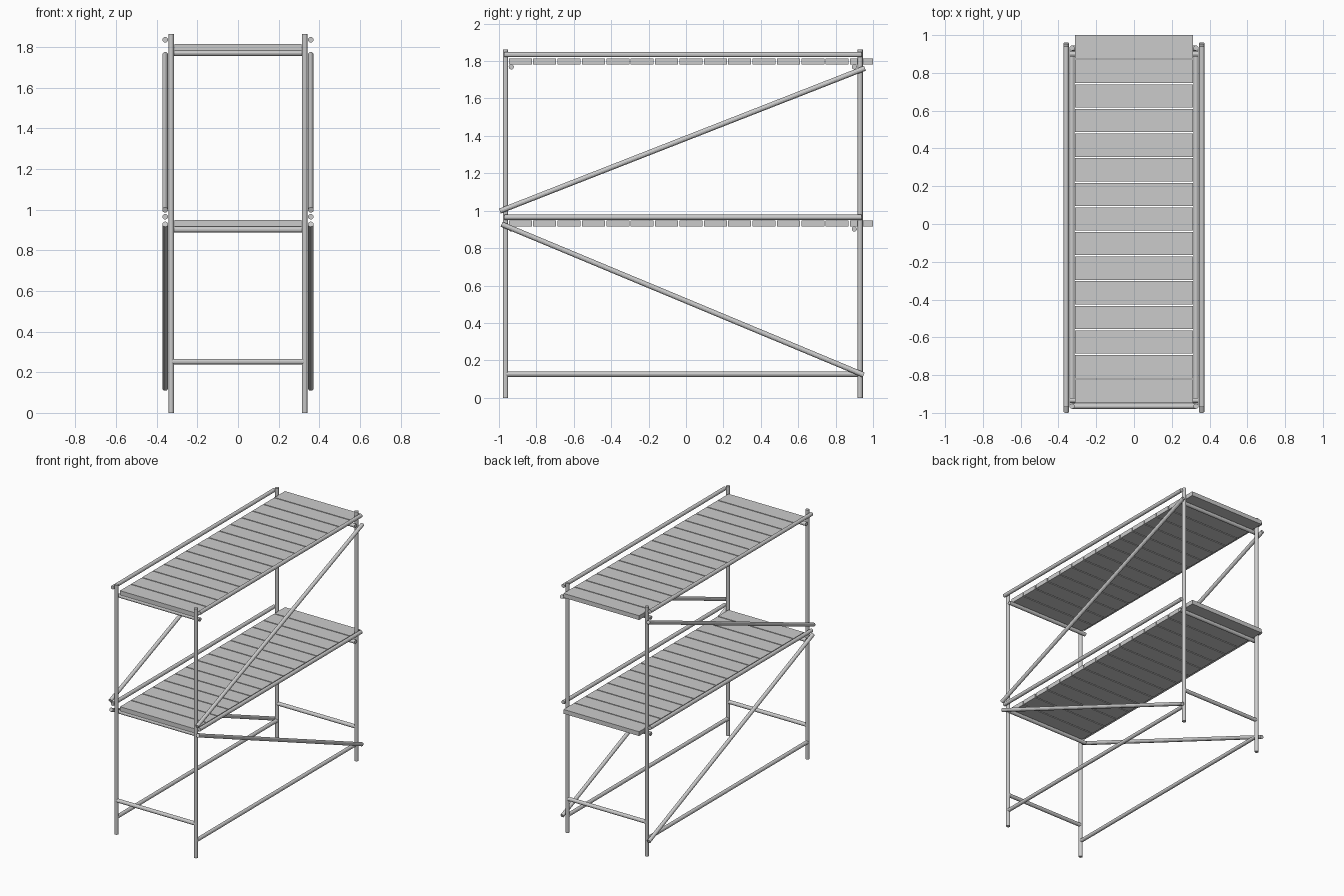
import bpy
from mathutils import Vector

if "Cube" in bpy.data.objects:
    bpy.data.objects.remove(bpy.data.objects["Cube"])

R = 0.014          # tube radius
PX = 0.328         # post x
OX = 0.358         # outer tube x (rails and braces sit against the posts)
YF, YB = -0.965, 0.931   # front / back post y


def tube(name, a, b, r=R):
    a, b = Vector(a), Vector(b)
    d = b - a
    bpy.ops.mesh.primitive_cylinder_add(vertices=12, radius=r, depth=d.length, location=(a + b) / 2)
    o = bpy.context.object
    o.name = name
    o.rotation_mode = 'QUATERNION'
    o.rotation_quaternion = d.to_track_quat('Z', 'Y')
    return o


def box(name, loc, size):
    bpy.ops.mesh.primitive_cube_add(size=1, location=loc)
    o = bpy.context.object
    o.name = name
    o.scale = size
    return o


for s, side in ((-1, "left"), (1, "right")):
    # upright posts
    tube(f"{side}_front_post", (s * PX, YF, 0), (s * PX, YF, 1.863))
    tube(f"{side}_back_post", (s * PX, YB, 0), (s * PX, YB, 1.863))
    # lengthwise tubes
    tube(f"{side}_bottom_rail", (s * PX, YF, 0.126), (s * PX, YB, 0.126))
    tube(f"{side}_middle_rail", (s * OX, YF - 0.005, 0.965), (s * OX, YB + 0.008, 0.965))
    tube(f"{side}_top_rail", (s * OX, YF - 0.005, 1.835), (s * OX, YB + 0.008, 1.835))
    # diagonal braces
    tube(f"{side}_lower_brace", (s * OX, -0.986, 0.928), (s * OX, 0.95, 0.122))
    tube(f"{side}_upper_brace", (s * OX, -0.995, 0.998), (s * OX, 0.957, 1.762))

# low cross tubes joining the posts
for y, end in ((YF, "front"), (YB, "back")):
    tube(f"{end}_cross_tube", (-PX, y, 0.252), (PX, y, 0.252))

# platforms: bearer tubes with fifteen planks on top
PITCH = 0.1303
for z, level in ((0.932, "lower"), (1.799, "upper")):
    for y, end in ((-0.934, "front"), (0.9, "back")):
        tube(f"{level}_{end}_bearer", (-0.342, y, z - 0.03), (0.342, y, z - 0.03))
    for i in range(15):
        y = 1.0 - 0.0615 - i * PITCH
        box(f"{level}_plank_{i + 1}", (0, y, z), (0.624, 0.123, 0.032))
